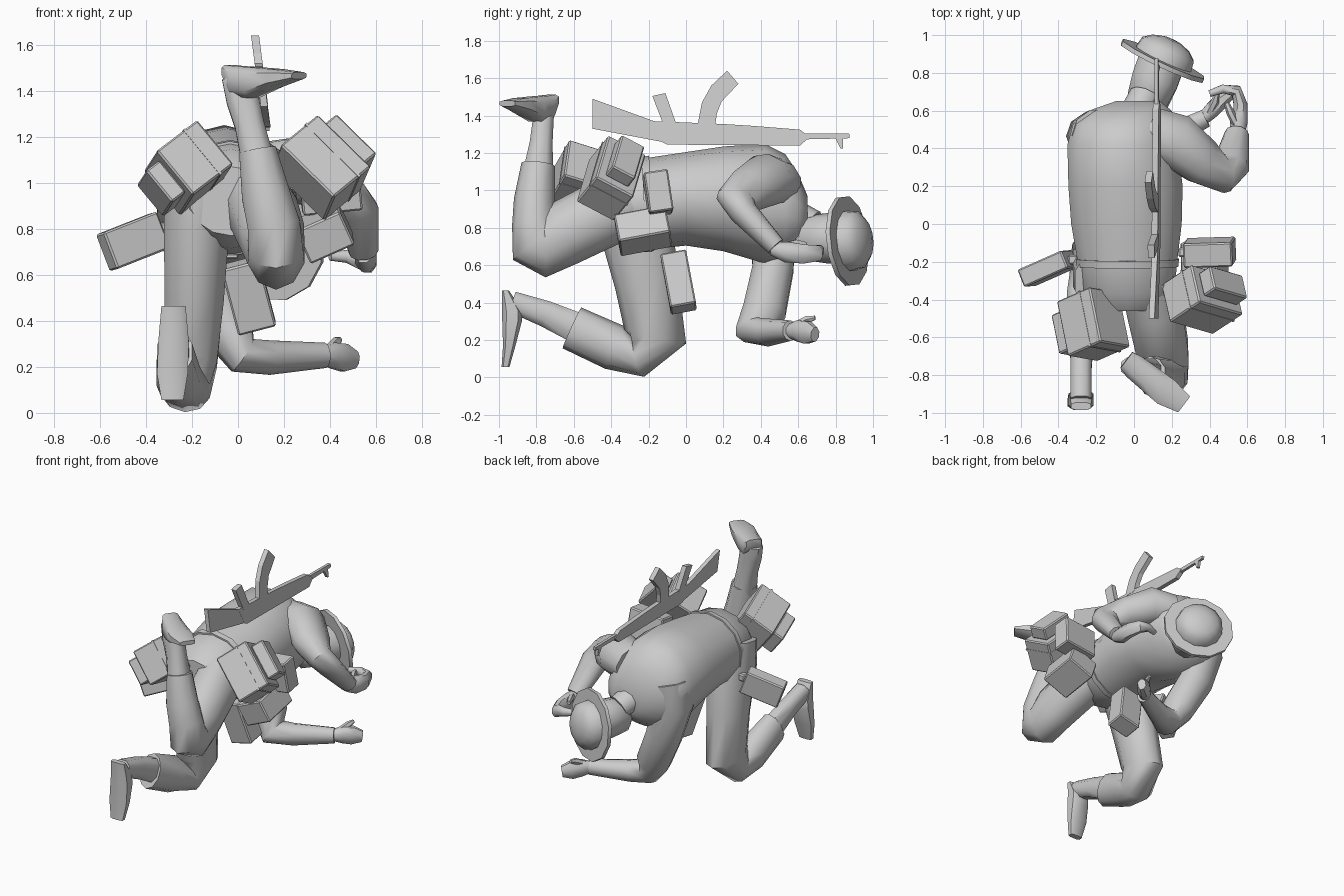
import bpy, bmesh, math
from mathutils import Vector, Matrix

GREY = bpy.data.materials.new("plain grey")
GREY.diffuse_color = (0.6, 0.6, 0.6, 1)


def finish(name, bm, smooth=True):
    bmesh.ops.recalc_face_normals(bm, faces=bm.faces[:])
    me = bpy.data.meshes.new(name)
    bm.to_mesh(me)
    bm.free()
    me.materials.append(GREY)
    ob = bpy.data.objects.new(name, me)
    bpy.context.collection.objects.link(ob)
    if smooth:
        bpy.context.view_layer.objects.active = ob
        ob.select_set(True)
        bpy.ops.object.shade_smooth_by_angle(angle=math.radians(50))
        ob.select_set(False)
    return ob


def loft(name, rings, side=(1, 0, 0), n=10, power=1.0, axis=None):
    """Skin through rings (x, y, z, half width along side, half depth); power < 1 is boxier."""
    def bend(c):
        return math.copysign(abs(c) ** power, c)
    bm = bmesh.new()
    pts = [Vector(r[:3]) for r in rings]
    loops = []
    for i, r in enumerate(rings):
        a, b = pts[max(i - 1, 0)], pts[min(i + 1, len(pts) - 1)]
        t = (b - a).normalized()
        if 0 < i < len(pts) - 1:   # bisect the bend
            t = ((pts[i] - a).normalized() + (b - pts[i]).normalized()).normalized()
        if axis:
            t = Vector(axis).normalized()
        u = Vector(side)
        u = (u - t * u.dot(t)).normalized()
        v = t.cross(u)
        ang = [(k + 0.5) * math.tau / n for k in range(n)]
        loops.append([bm.verts.new(pts[i] + u * r[3] * bend(math.cos(w))
                                   + v * r[4] * bend(math.sin(w))) for w in ang])
    for p, q in zip(loops, loops[1:]):
        for k in range(n):
            bm.faces.new((p[k], p[(k + 1) % n], q[(k + 1) % n], q[k]))
    bm.faces.new(loops[0])
    bm.faces.new(loops[-1])
    return finish(name, bm)


def box(name, centre, size, d1, d2, bevel=0.008):
    """Slightly chamfered box whose first two axes follow d1 and d2."""
    a = Vector(d1).normalized()
    b = Vector(d2)
    b = (b - a * b.dot(a)).normalized()
    c = a.cross(b)
    bm = bmesh.new()
    bmesh.ops.create_cube(bm, size=1)
    bmesh.ops.scale(bm, vec=size, verts=bm.verts)
    if bevel:
        bmesh.ops.bevel(bm, geom=bm.edges[:], offset=bevel, segments=1, affect='EDGES')
    m = Matrix((a, b, c)).transposed().to_4x4()
    bmesh.ops.transform(bm, matrix=Matrix.Translation(centre) @ m, verts=bm.verts)
    return finish(name, bm, False)


def pack(name, centre, size, d1, d2, pocket, sign):
    """Bag with a pocket on one d1 side and a lid seam."""
    a = Vector(d1).normalized()
    c = Vector(centre)
    box(name, c, size, d1, d2)
    box(name + "_pocket", c + a * sign * (size[0] + pocket[0]) / 2, pocket, d1, d2)
    box(name + "_seam", c + a * size[0] * 0.18, (0.012, size[1] + 0.005, size[2] + 0.005), d1, d2, 0)


def plate(name, outline, thick):
    """Side outline in y, z of the slung rifle, leaning slightly in x."""
    bm = bmesh.new()
    sides = [[bm.verts.new((0.122 - (z - 1.27) * 0.13 + s * thick / 2, y, z)) for y, z in outline]
             for s in (-1, 1)]
    bm.faces.new(sides[0])
    bm.faces.new(sides[1])
    for k in range(len(outline)):
        j = (k + 1) % len(outline)
        bm.faces.new((sides[0][k], sides[0][j], sides[1][j], sides[1][k]))
    return finish(name, bm, False)


# Torso with jacket, and belt
loft("torso", [(-.03, -.46, .92, .18, .15), (-.03, -.37, .93, .25, .215), (-.035, -.2, .93, .27, .245),
               (-.04, 0, .955, .30, .25), (-.045, .2, .955, .31, .28), (-.06, .42, .93, .30, .32),
               (-.05, .53, .92, .28, .275), (-.02, .60, .89, .225, .20), (.02, .65, .87, .12, .10)],
     n=14, axis=(0, 1, 0))
loft("belt", [(-.035, -.225, .93, .276, .25), (-.035, -.185, .932, .28, .254)], n=14)
box("belt_buckle", (-.035, -.205, .68), (.07, .05, .02), (1, 0, 0), (0, 1, 0), 0.004)

# Neck, head and brimmed hat
loft("neck", [(.01, .56, .87, .10, .09), (.06, .68, .81, .085, .085)])
loft("head", [(.05, .61, .77, .06, .09), (.07, .65, .75, .115, .125),
              (.11, .76, .745, .13, .135), (.15, .87, .735, .13, .13)], n=10)
hat_c, hat_d = Vector((.155, .87, .73)), Vector((.42, .9, .1)).normalized()
hat = [(-.02, .245), (.005, .245), (.005, .165), (.06, .155), (.095, .11), (.115, .05)]
loft("hat", [(*(hat_c + hat_d * h), r, r) for h, r in hat], n=12)

# Arm on the raised side
loft("right_upper_arm", [(.08, .49, 1.05, .12, .14), (.22, .44, 1.06, .135, .155), (.36, .33, 1.0, .115, .13),
                         (.47, .265, .95, .085, .11), (.515, .31, .88, .075, .10),
                         (.545, .48, .70, .055, .065)], side=(0, .5, 1))
loft("right_hand", [(.545, .46, .69, .04, .04), (.555, .54, .67, .06, .05), (.565, .63, .66, .055, .04),
                    (.54, .705, .665, .045, .035), (.47, .715, .68, .03, .025), (.40, .69, .68, .02, .02)],
     side=(0, 0, 1), n=8)
loft("right_thumb", [(.54, .53, .70, .025, .022), (.51, .59, .715, .025, .022),
                     (.49, .64, .71, .016, .014)], side=(0, 0, 1), n=6)

# Arm reaching underneath
loft("left_arm", [(-.19, .47, 1.0, .14, .14), (-.22, .465, .82, .13, .14), (-.15, .465, .58, .115, .125),
                  (-.04, .42, .36, .12, .115), (.02, .38, .25, .12, .085), (.14, .44, .24, .075, .075),
                  (.38, .56, .25, .05, .055)], side=(0, 1, 0))
loft("left_hand", [(.36, .55, .25, .035, .035), (.41, .60, .25, .06, .045), (.46, .65, .24, .065, .045),
                   (.51, .69, .23, .04, .03)], side=(0, 0, 1), n=8)
loft("left_thumb", [(.40, .59, .28, .022, .022), (.43, .65, .31, .022, .022),
                    (.44, .69, .32, .012, .012)], side=(0, 0, 1), n=6)

# Kneeling leg and boot
loft("left_trouser", [(-.17, -.30, 1.0, .15, .17), (-.18, -.27, .82, .15, .20), (-.19, -.21, .5, .135, .17),
                      (-.21, -.165, .22, .125, .17), (-.23, -.25, .1, .115, .10), (-.26, -.38, .16, .10, .125),
                      (-.275, -.61, .265, .08, .12)])
loft("left_boot", [(-.275, -.55, .25, .07, .09), (-.28, -.75, .34, .06, .075),
                   (-.28, -.93, .405, .06, .06)], n=8, power=.8)
loft("left_boot_foot", [(-.28, -.965, .465, .055, .02), (-.28, -.93, .36, .065, .055),
                        (-.28, -.93, .30, .07, .055), (-.285, -.945, .17, .07, .035),
                        (-.285, -.965, .055, .05, .022)], n=8, power=.6, axis=(0, 0, -1))

# Raised leg and boot, sole upward
loft("right_trouser", [(.07, -.28, .95, .15, .17), (.11, -.45, .87, .155, .18), (.15, -.66, .765, .145, .175),
                       (.165, -.76, .70, .13, .165), (.165, -.80, .72, .125, .155), (.155, -.815, .82, .12, .115),
                       (.12, -.81, .95, .11, .11), (.085, -.79, 1.14, .085, .09)])
loft("right_boot", [(.085, -.79, 1.10, .075, .085), (.05, -.775, 1.25, .068, .065),
                    (.02, -.765, 1.36, .075, .06), (.0, -.755, 1.46, .075, .055)], n=8, power=.8)
loft("right_boot_foot", [(-.04, -.72, 1.485, .055, .028), (.0, -.755, 1.44, .07, .07),
                         (.07, -.81, 1.435, .075, .07), (.17, -.89, 1.455, .08, .04),
                         (.265, -.955, 1.465, .055, .016)], side=(.65, .75, 0), n=8, power=.6, axis=(.79, -.6, -.05))

# Hip packs and belt pouches
pack("right_pack", (.36, -.4, 1.065), (.235, .33, .23), (.68, .45, .56), (.7, -.2, -.68), (.09, .25, .14), 1)
pack("left_pack", (-.215, -.53, 1.065), (.235, .25, .31), (.75, .33, .57), (-.63, .11, .76), (.08, .18, .22), -1)
box("left_pouch", (-.455, -.235, .745), (.27, .1, .17), (.86, .38, .34), (.35, -.92, .1))
box("right_front_pouch", (.40, -.15, .985), (.26, .13, .22), (1, .03, .1), (0, 1, .15))
box("right_low_pouch", (.375, -.23, .785), (.21, .28, .16), (.9, -.05, .4), (0, 1, .2))
box("hanging_pouch", (.045, -.04, .51), (.30, .14, .17), (-.25, -.18, .95), (0, 1, .1))
for name, p in (("left_pouch_clip", (-.325, -.19, .80)), ("right_pouch_clip", (.26, -.15, .98))):
    box(name, p, (.05, .05, .05), (1, 0, 0), (0, 1, 0))

# Rifle slung on the back, magazine upward
plate("rifle_stock", [(-.5, 1.33), (-.13, 1.26), (-.13, 1.33), (-.17, 1.37), (-.5, 1.49)], .03)
plate("rifle_receiver", [(-.13, 1.26), (-.1, 1.245), (.61, 1.24), (.66, 1.285), (.61, 1.325),
                         (.36, 1.345), (.2, 1.355), (-.17, 1.37)], .032)
plate("rifle_grip", [(-.12, 1.35), (-.05, 1.35), (-.11, 1.52), (-.18, 1.505)], .035)
plate("rifle_magazine", [(.06, 1.34), (.155, 1.34), (.165, 1.41), (.19, 1.475), (.28, 1.57),
                         (.22, 1.64), (.135, 1.56), (.085, 1.47)], .035)
plate("rifle_barrel", [(.63, 1.273), (.8, 1.277), (.825, 1.225), (.84, 1.225), (.84, 1.277),
                       (.875, 1.28), (.875, 1.303), (.63, 1.305)], .02)
